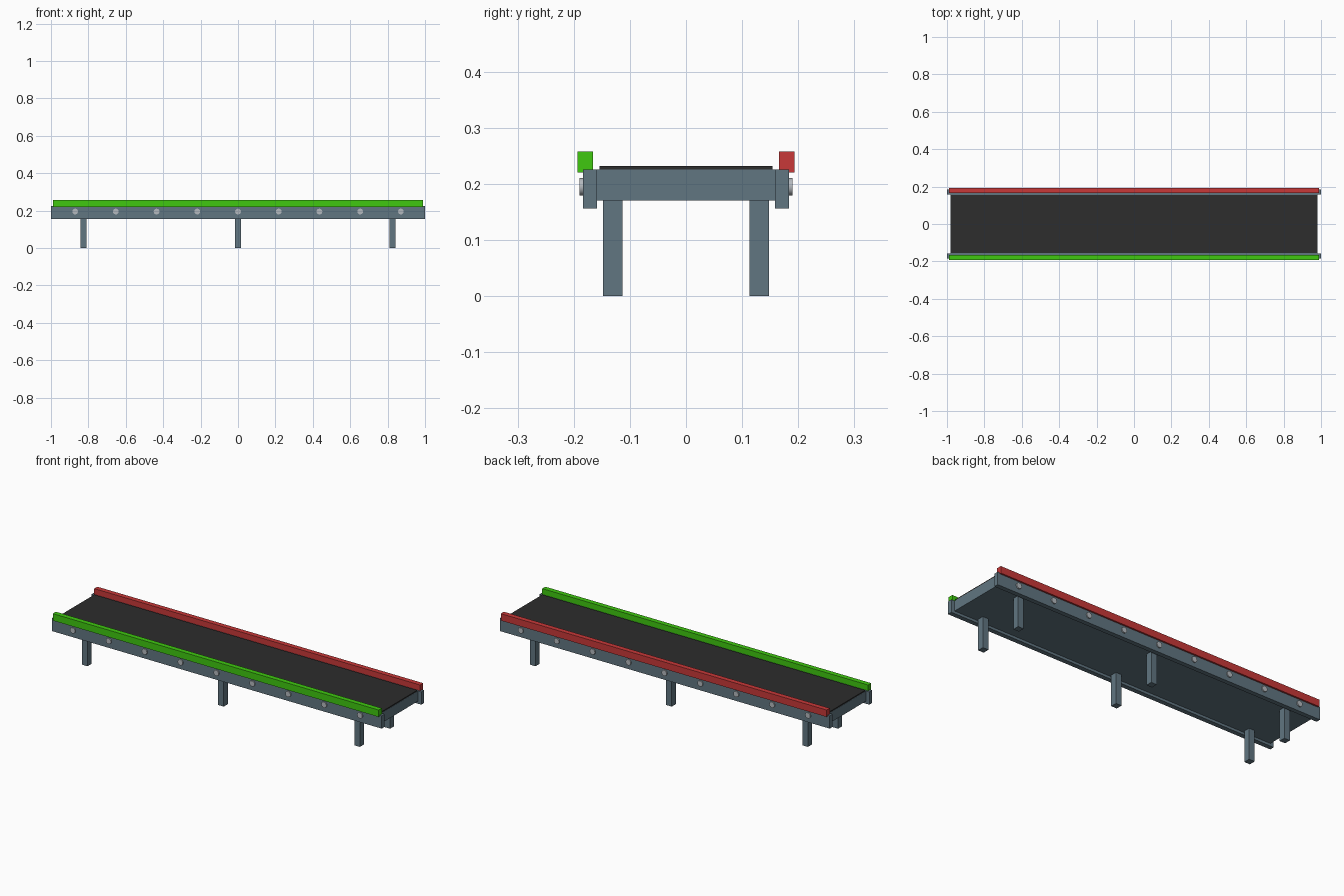
import bpy
import math

default = bpy.data.objects.get("Cube")
if default:
    bpy.data.objects.remove(default, do_unlink=True)


def material(name, color):
    mat = bpy.data.materials.new(name)
    mat.use_nodes = True
    mat.diffuse_color = (*color, 1)
    mat.node_tree.nodes["Principled BSDF"].inputs["Base Color"].default_value = (*color, 1)
    return mat


steel = material("blue grey steel", (0.12, 0.18, 0.22))
rubber = material("black rubber", (0.026, 0.026, 0.026))
green = material("green paint", (0.05, 0.58, 0.005))
red = material("red paint", (0.58, 0.04, 0.04))
silver = material("silver metal", (0.46, 0.49, 0.52))


def box(name, x, y, z, mat):
    """Box from (min, max) ranges along each axis."""
    spans = (x, y, z)
    bpy.ops.mesh.primitive_cube_add(size=1, location=[sum(s) / 2 for s in spans])
    obj = bpy.context.object
    obj.name = name
    obj.scale = [s[1] - s[0] for s in spans]
    bpy.ops.object.transform_apply(location=False, rotation=False, scale=True)
    obj.data.materials.append(mat)
    return obj


def span(side, inner, outer):
    return tuple(sorted((side * inner, side * outer)))


# Deck and belt
box("deck", (-0.98, 0.98), (-0.159, 0.159), (0.17, 0.226), steel)
box("belt", (-0.979, 0.979), (-0.154, 0.154), (0.226, 0.232), rubber)

for side, label, paint in ((-1, "front", green), (1, "back", red)):
    # Side rail and coloured guard
    box(label + "_side_rail", (-1, 1), span(side, 0.159, 0.184), (0.156, 0.226), steel)
    box(label + "_guard", (-0.988, 0.988), span(side, 0.166, 0.193), (0.22, 0.258), paint)

    # Legs
    for i in (-1, 0, 1):
        x = i * 0.826
        box(label + "_leg", (x - 0.017, x + 0.017), span(side, 0.113, 0.148), (0, 0.17), steel)

    # Roller axle caps
    for i in range(-4, 5):
        bpy.ops.mesh.primitive_cylinder_add(
            vertices=24, radius=0.0155, depth=0.02,
            location=(i * 0.2177, side * 0.18, 0.195), rotation=(math.pi / 2, 0, 0))
        cap = bpy.context.object
        cap.name = label + "_axle_cap"
        cap.data.materials.append(silver)
        bpy.ops.object.shade_smooth_by_angle()
